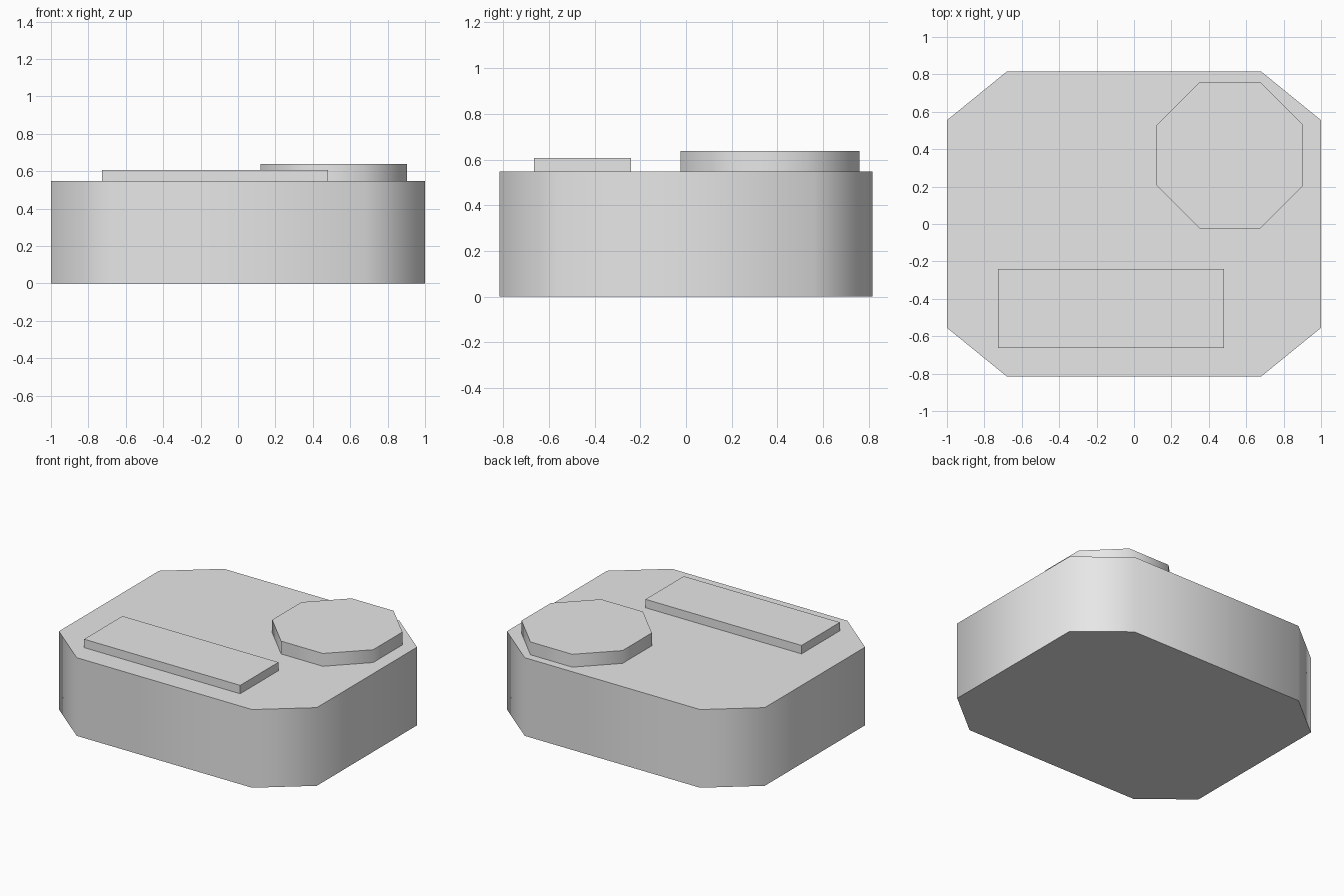
import bpy, bmesh, math

if "Cube" in bpy.data.objects:
    bpy.data.objects.remove(bpy.data.objects["Cube"])

grey = bpy.data.materials.new("light_grey")
grey.diffuse_color = (0.8, 0.8, 0.8, 1)
grey.use_nodes = True
grey.node_tree.nodes["Principled BSDF"].inputs["Base Color"].default_value = grey.diffuse_color


def chamfered(hx, hy, cx, cy):
    """Rectangle outline with corners cut by cx, cy (counter-clockwise)."""
    return [(hx, -hy + cy), (hx, hy - cy), (hx - cx, hy), (-hx + cx, hy),
            (-hx, hy - cy), (-hx, -hy + cy), (-hx + cx, -hy), (hx - cx, -hy)]


def prism(name, outline, centre, z0, z1, smooth=True):
    """Extrude an outline upwards; smooth sides, sharp caps."""
    bm = bmesh.new()
    base = bm.faces.new([bm.verts.new((x + centre[0], y + centre[1], z0)) for x, y in outline])
    top = bmesh.ops.extrude_face_region(bm, geom=[base], use_keep_orig=True)
    moved = [v for v in top["geom"] if isinstance(v, bmesh.types.BMVert)]
    bmesh.ops.translate(bm, vec=(0, 0, z1 - z0), verts=moved)
    bmesh.ops.recalc_face_normals(bm, faces=bm.faces)
    mesh = bpy.data.meshes.new(name)
    bm.to_mesh(mesh)
    bm.free()
    mesh.materials.append(grey)
    obj = bpy.data.objects.new(name, mesh)
    bpy.context.collection.objects.link(obj)
    if smooth:
        bpy.ops.object.select_all(action='DESELECT')
        obj.select_set(True)
        bpy.context.view_layer.objects.active = obj
        bpy.ops.object.shade_smooth_by_angle(angle=math.radians(60))
    return obj


# Main block with cut corners
prism("body", chamfered(1.0, 0.815, 0.32, 0.26), (0, 0), 0, 0.548)

# Regular octagonal disc at the back right
r = 0.3915
cut = r * (1 - math.tan(math.pi / 8))
prism("round_pad", chamfered(r, r, cut, cut), (0.513, 0.367), 0.548, 0.638)

# Raised bar at the front
hx, hy = 0.605, 0.212
prism("front_bar", [(hx, -hy), (hx, hy), (-hx, hy), (-hx, -hy)],
      (-0.123, -0.452), 0.548, 0.607, smooth=False)
